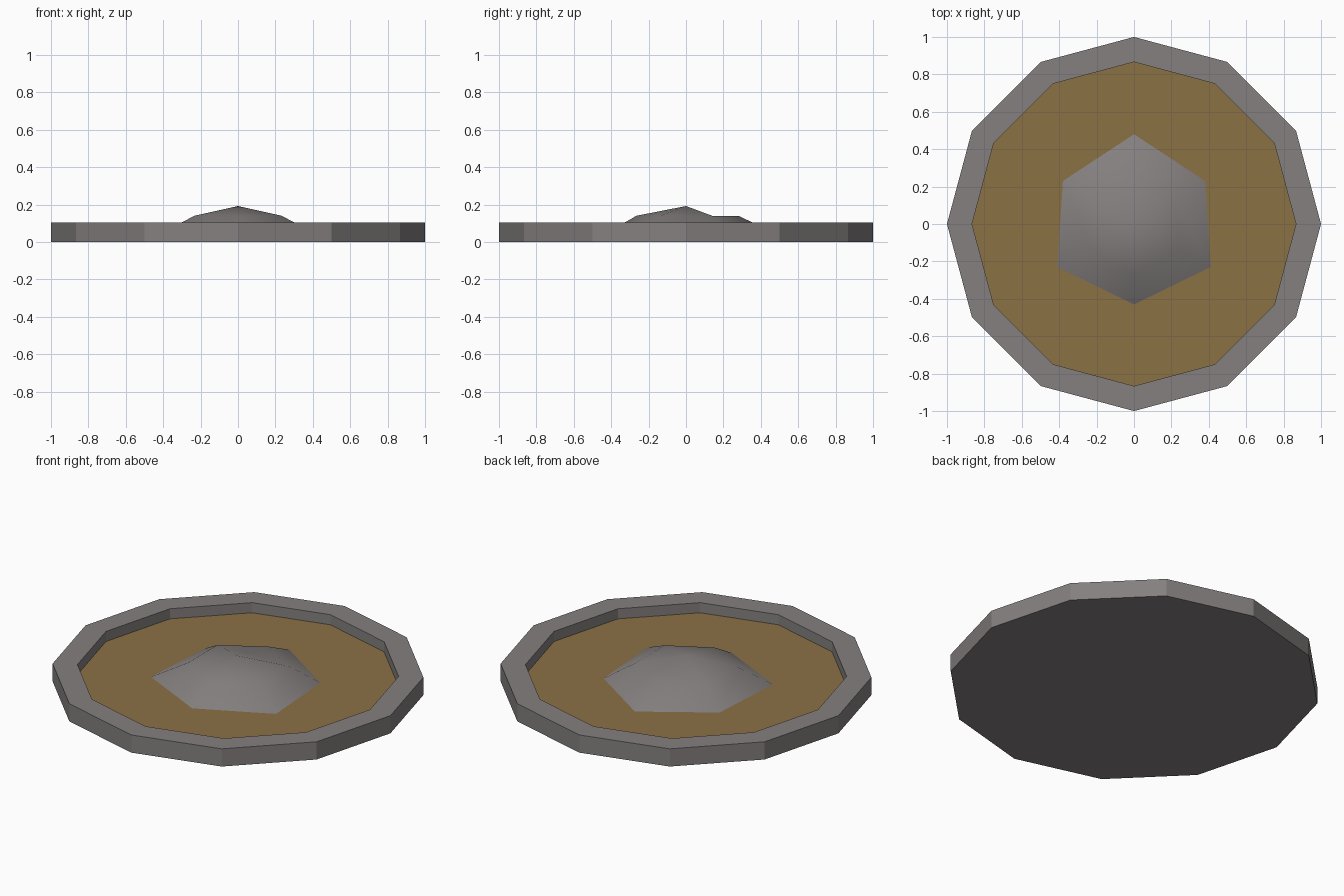
import bpy, math

if "Cube" in bpy.data.objects:
    bpy.data.objects.remove(bpy.data.objects["Cube"])

def material(name, rgb):
    m = bpy.data.materials.new(name)
    m.diffuse_color = (*rgb, 1)
    m.use_nodes = True
    m.node_tree.nodes["Principled BSDF"].inputs["Base Color"].default_value = m.diffuse_color
    return m

stone = material("grey stone", (0.235, 0.215, 0.215))
earth = material("brown earth", (0.26, 0.165, 0.06))

SIDES, FLOOR, TOP = 12, 0.045, 0.105

def ring(r, z, n=SIDES):
    return [(r * math.cos(2 * math.pi * i / n), r * math.sin(2 * math.pi * i / n), z)
            for i in range(n)]

def build(name, verts, faces, mat):
    me = bpy.data.meshes.new(name)
    me.from_pydata(verts, [], faces)
    me.materials.append(mat)
    ob = bpy.data.objects.new(name, me)
    bpy.context.collection.objects.link(ob)
    return ob

def bridge(a, b, n):
    return [(a + i, a + (i + 1) % n, b + (i + 1) % n, b + i) for i in range(n)]

# rim with closed underside
n = SIDES
verts = ring(1, 0) + ring(1, TOP) + ring(0.866, TOP) + ring(0.866, FLOOR)
faces = [tuple(reversed(range(n)))]
for k in range(3):
    faces += bridge(k * n, (k + 1) * n, n)
build("rim", verts, faces, stone)

# earth floor inside the rim
build("floor", ring(0.866, FLOOR), [tuple(range(n))], earth)

# six-sided mound: base ring, shoulder ring, peak
base = [(0.38, 0.23), (0, 0.48), (-0.38, 0.23), (-0.41, -0.23), (0, -0.43), (0.41, -0.23)]
shoulder = [(0.234, 0.14), (0, 0.28), (-0.234, 0.14), (-0.234, -0.135), (0, -0.265), (0.234, -0.135)]
verts = [(x, y, FLOOR) for x, y in base] + [(x, y, 0.14) for x, y in shoulder] + [(0, 0, 0.192)]
faces = bridge(0, 6, 6)
faces += [(6 + i, 6 + (i + 1) % 6, 12) for i in range(2, 6)]
faces += [(6, 7, 8), (6, 8, 12)]      # flat ledge at the back
mound = build("mound", verts, faces, stone)
for p in mound.data.polygons:
    p.use_smooth = True
